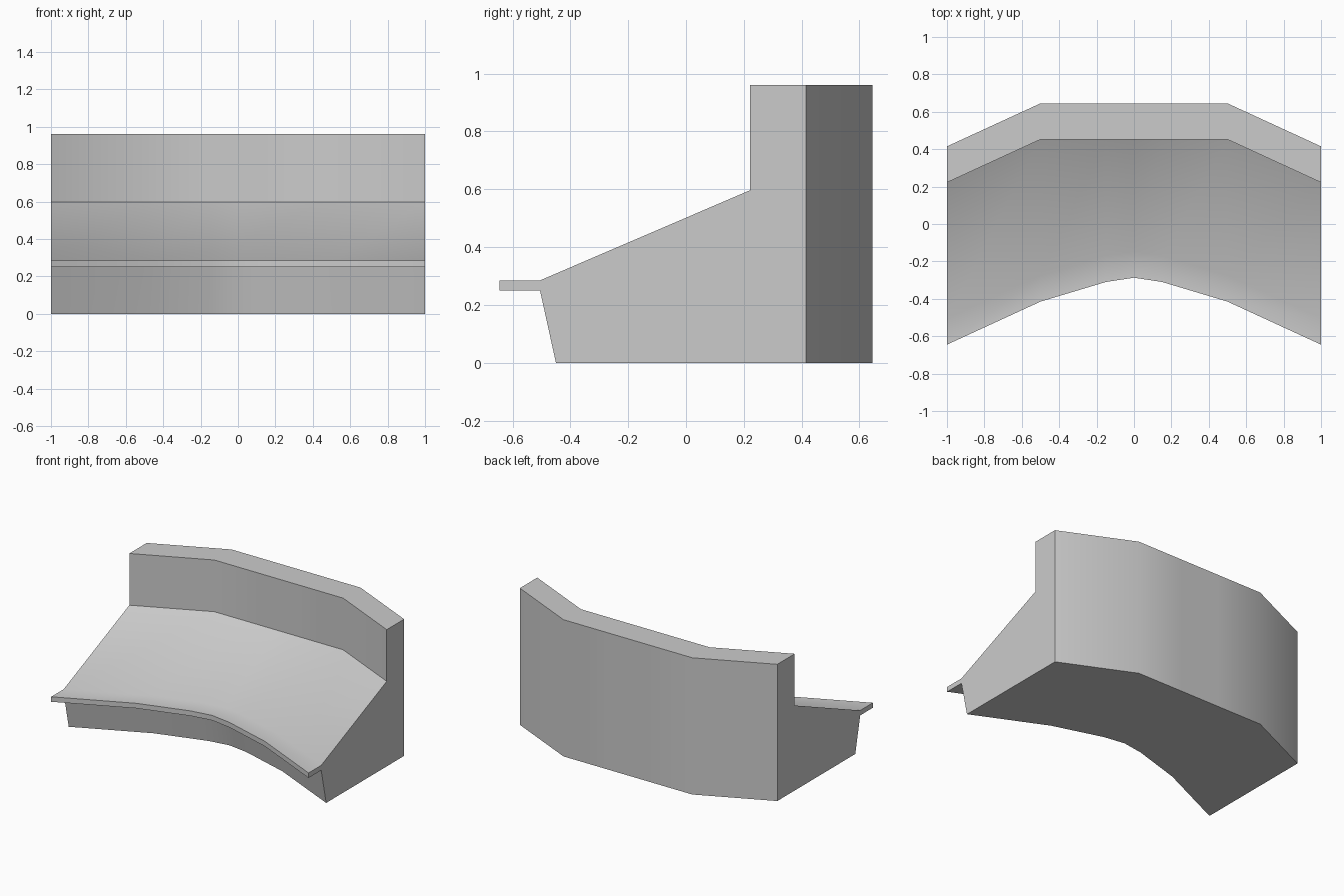
import bpy
import bmesh

if "Cube" in bpy.data.objects:
    bpy.data.objects.remove(bpy.data.objects["Cube"])

# Side profile at the outer ends: (y, z, follows the front curve?)
PROFILE = [
    (-0.645, 0.25, True), (-0.645, 0.285, True),    # lip of the ledge
    (-0.505, 0.285, True),                          # foot of the slope
    (0.222, 0.597, False), (0.222, 0.96, False),    # inner face of the back wall
    (0.415, 0.96, False), (0.415, 0.0, False),      # outer face of the back wall
    (-0.45, 0.0, True), (-0.505, 0.25, True),       # front face under the ledge
]

# Plan curve: (x, front shift in y, back shift in y), mirrored about x = 0
HALF = [(1.0, 0.0, 0.0), (0.5, 0.23, 0.23), (0.15, 0.335, 0.23)]
STATIONS = ([(-x, f, b) for x, f, b in HALF] + [(0.0, 0.358, 0.23)]
            + list(reversed(HALF)))

# Loft the profile along the curve
bm = bmesh.new()
rings = [[bm.verts.new((x, y + (f if front else b), z)) for y, z, front in PROFILE]
         for x, f, b in STATIONS]
n = len(PROFILE)
for r0, r1 in zip(rings, rings[1:]):
    for i in range(n):
        j = (i + 1) % n
        bm.faces.new((r0[i], r0[j], r1[j], r1[i]))

# End panels
bm.faces.new(rings[0])
bm.faces.new(list(reversed(rings[-1])))
bmesh.ops.recalc_face_normals(bm, faces=bm.faces[:])

mesh = bpy.data.meshes.new("curved_console_desk")
bm.to_mesh(mesh)
bm.free()
desk = bpy.data.objects.new("curved_console_desk", mesh)
bpy.context.collection.objects.link(desk)

# Smooth along the curve, keep the profile corners crisp
bpy.context.view_layer.objects.active = desk
desk.select_set(True)
bpy.ops.object.shade_smooth_by_angle(angle=0.5236)
